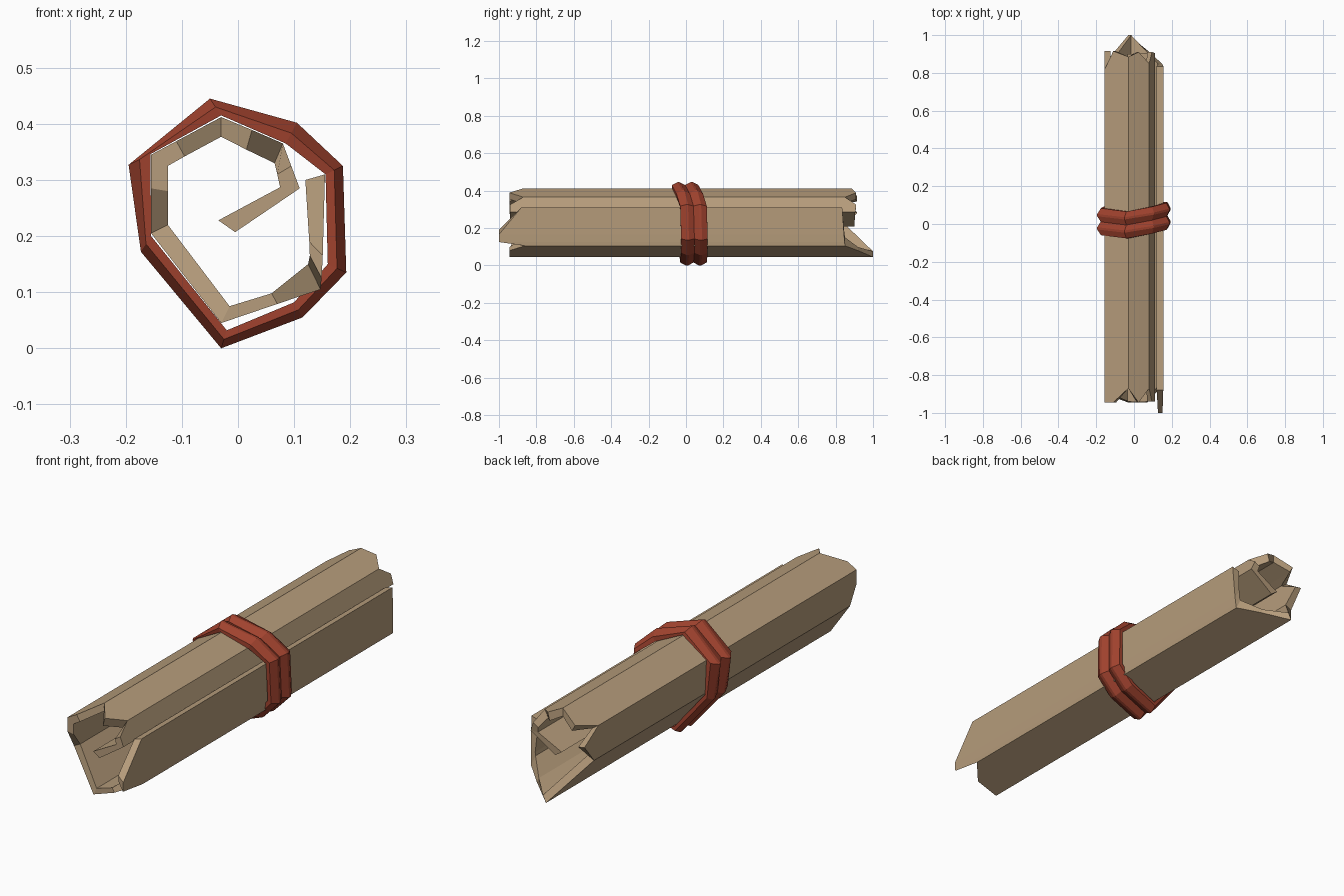
import bpy, bmesh


def material(name, rgb):
    m = bpy.data.materials.new(name)
    m.diffuse_color = (*rgb, 1)
    return m


def mesh_object(name, loops, closed_strip, mat):
    """Skin a row of equal closed cross-sections; cap the row unless it closes on itself."""
    bm = bmesh.new()
    rows = [[bm.verts.new(p) for p in loop] for loop in loops]
    n, k = len(rows), len(rows[0])
    for i in range(n if closed_strip else n - 1):
        a, b = rows[i], rows[(i + 1) % n]
        for j in range(k):
            bm.faces.new((a[j], a[(j + 1) % k], b[(j + 1) % k], b[j]))
    if not closed_strip:
        bm.faces.new(rows[0])
        bm.faces.new(rows[-1])
    bmesh.ops.recalc_face_normals(bm, faces=bm.faces)
    me = bpy.data.meshes.new(name)
    bm.to_mesh(me)
    bm.free()
    me.materials.append(mat)
    ob = bpy.data.objects.new(name, me)
    bpy.context.collection.objects.link(ob)
    return ob


tan = material("parchment tan", (0.47, 0.335, 0.2))
red = material("cord red", (0.36, 0.056, 0.028))

# Rolled sheet: outer x, z, inner x, z, ragged front y, ragged back y
sheet = [
    (-0.005, 0.207, -0.035, 0.228, -0.94, 0.90),
    (0.11, 0.285, 0.075, 0.287, -0.94, 0.905),
    (0.095, 0.325, 0.07, 0.31, -0.94, 0.91),
    (0.08, 0.365, 0.065, 0.33, -0.87, 0.85),
    (0.025, 0.389, 0.015, 0.354, -0.945, 0.91),
    (-0.03, 0.412, -0.03, 0.377, -0.87, 0.885),
    (-0.11, 0.369, -0.095, 0.342, -0.945, 0.915),
    (-0.155, 0.345, -0.125, 0.325, -0.945, 0.82),
    (-0.155, 0.285, -0.125, 0.28, -0.945, 0.915),
    (-0.155, 0.205, -0.125, 0.22, -0.90, 0.85),
    (-0.03, 0.045, -0.015, 0.075, -0.945, 1.0),
    (0.07, 0.079, 0.06, 0.098, -0.945, 0.92),
    (0.147, 0.105, 0.125, 0.15, -0.86, 0.85),
    (0.149, 0.125, 0.128, 0.165, -1.0, 0.848),
    (0.151, 0.165, 0.127, 0.19, -1.0, 0.845),
    (0.155, 0.31, 0.12, 0.30, -0.88, 0.835),
]
mesh_object("rolled_sheet",
            [[(ox, yf, oz), (ox, yb, oz), (ix, yb, iz), (ix, yf, iz)]
             for ox, oz, ix, iz, yf, yb in sheet], False, tan)

# Cord: two leaning loops, as outer x, z, inner x, z, centre y
cord = [
    (-0.05, 0.445, -0.03, 0.415, -0.005),
    (0.105, 0.402, 0.085, 0.365, 0.02),
    (0.187, 0.325, 0.156, 0.31, 0.04),
    (0.193, 0.135, 0.16, 0.15, 0.045),
    (0.115, 0.055, 0.1, 0.082, 0.045),
    (-0.03, 0.0, -0.02, 0.032, 0.04),
    (-0.173, 0.172, -0.155, 0.2, 0.02),
    (-0.195, 0.327, -0.156, 0.346, 0.012),
]
section = [(0, -0.036), (0.5, -0.036), (1, -0.006), (1, 0.006), (0.5, 0.036), (0, 0.036)]
for name, shift in (("front_cord_loop", -0.035), ("back_cord_loop", 0.035)):
    mesh_object(name,
                [[(ix + (ox - ix) * t, cy + shift + w, iz + (oz - iz) * t) for t, w in section]
                 for ox, oz, ix, iz, cy in cord], True, red)
